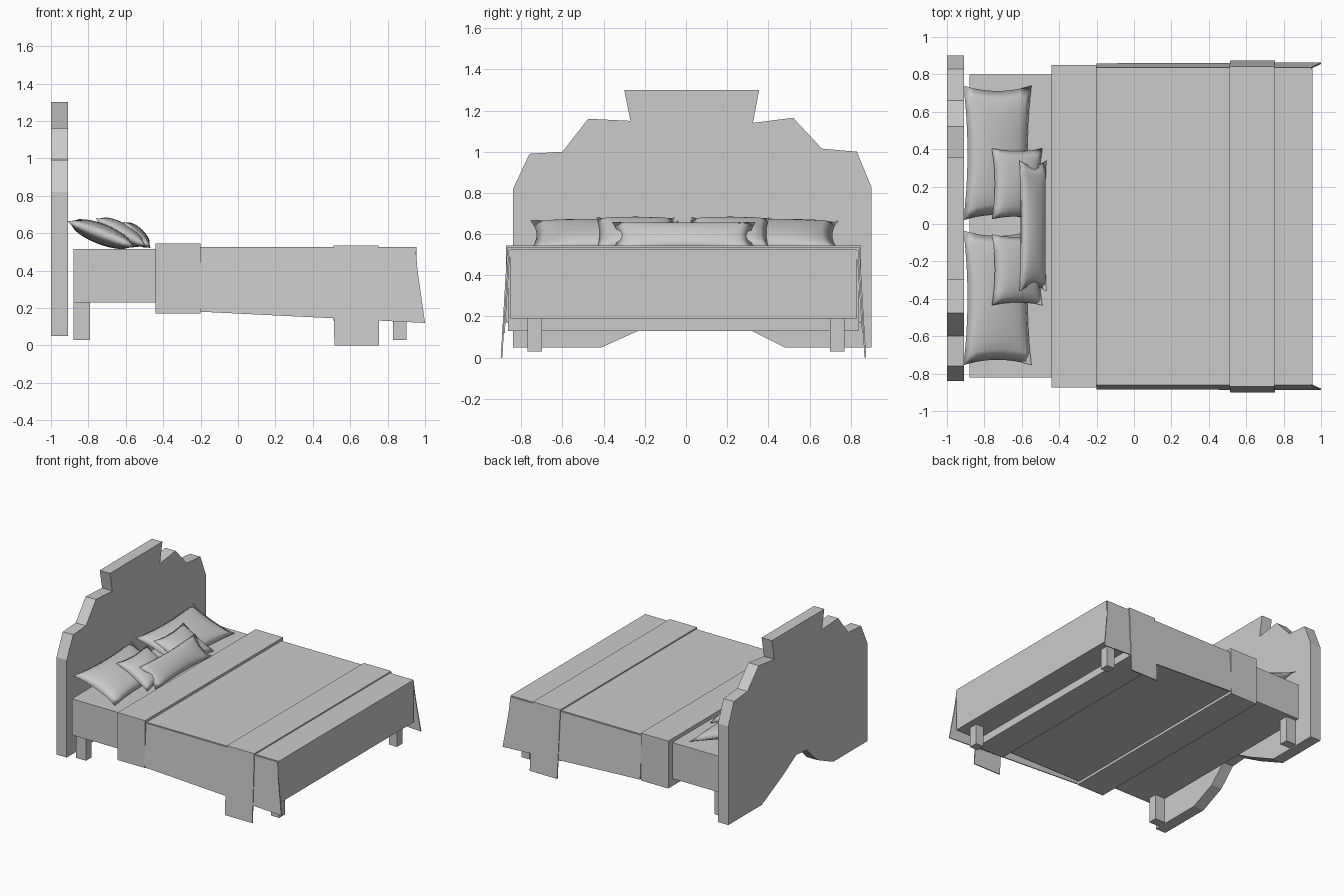
import bpy, bmesh, math
from mathutils import Matrix, Vector

old = bpy.data.objects.get("Cube")
if old:
    bpy.data.objects.remove(old, do_unlink=True)

mat = bpy.data.materials.new("plain grey")
mat.use_nodes = True
grey = (0.6, 0.6, 0.6, 1)
mat.diffuse_color = grey
mat.node_tree.nodes["Principled BSDF"].inputs["Base Color"].default_value = grey


def finish(name, bm):
    bmesh.ops.recalc_face_normals(bm, faces=bm.faces)
    mesh = bpy.data.meshes.new(name)
    bm.to_mesh(mesh)
    bm.free()
    mesh.materials.append(mat)
    obj = bpy.data.objects.new(name, mesh)
    bpy.context.collection.objects.link(obj)
    return obj


def box(name, x0, x1, y0, y1, z0, z1):
    bm = bmesh.new()
    size = Vector((x1 - x0, y1 - y0, z1 - z0))
    mid = Vector((x0 + x1, y0 + y1, z0 + z1)) / 2
    bmesh.ops.create_cube(bm, matrix=Matrix.Translation(mid) @ Matrix.Diagonal(size).to_4x4())
    return finish(name, bm)


def prism(name, points, offset):
    """Extrude a flat 3D outline along an offset."""
    bm = bmesh.new()
    face = bm.faces.new([bm.verts.new(p) for p in points])
    new = bmesh.ops.extrude_face_region(bm, geom=[face], use_keep_orig=True)["geom"]
    bmesh.ops.translate(bm, vec=offset, verts=[v for v in new if isinstance(v, bmesh.types.BMVert)])
    return finish(name, bm)


def flap(name, outline, y_top, y_low):
    """Hanging cloth: an x-z outline whose lower edge leans outwards."""
    top = max(z for x, z in outline)
    low = min(z for x, z in outline)
    pts = [(x, y_top + (y_low - y_top) * (top - z) / (top - low), z) for x, z in outline]
    return prism(name, pts, (0, -math.copysign(0.008, y_top), 0))


def pillow(name, center, half_x, half_y, thick, tilt):
    """Two bulged sheets joined at a rim, with pulled-out corners."""
    bm = bmesh.new()
    for side in (-1, 1):
        verts = bmesh.ops.create_grid(bm, x_segments=12, y_segments=12, size=1)["verts"]
        for v in verts:
            u, w = v.co.x, v.co.y
            bulge = max(0, (1 - u * u) * (1 - w * w)) ** 0.5
            v.co = (half_x * u * (1 - 0.12 * (1 - w * w)),
                    half_y * w * (1 - 0.08 * (1 - u * u)),
                    side * thick * bulge)
    bmesh.ops.remove_doubles(bm, verts=bm.verts, dist=0.0005)
    bm.transform(Matrix.Translation(center) @ Matrix.Rotation(math.radians(tilt), 4, "Y"))
    obj = finish(name, bm)
    for p in obj.data.polygons:
        p.use_smooth = True
    return obj


# Stepped headboard with an arched gap underneath
outline = [(-.84, .05), (-.84, .82), (-.76, .99), (-.60, 1.0), (-.475, 1.16),
           (-.27, 1.15), (-.30, 1.30), (.355, 1.30), (.325, 1.14), (.52, 1.165),
           (.66, 1.015), (.83, 1.0), (.90, .83), (.90, .05), (.48, .05),
           (.22, .18), (.05, .28), (-.08, .27), (-.21, .14), (-.41, .05)]
prism("headboard", [(-1, y, z) for y, z in outline], (.09, 0, 0))

# Mattress base, bedding and the two wrapped runners
box("mattress", -.88, .93, -.82, .80, .23, .515)
box("blanket", -.2, .955, -.855, .83, .19, .525)
box("upper_runner", -.44, -.2, -.875, .85, .17, .545)
box("lower_runner", .51, .75, -.865, .84, .13, .535)

# Hanging cloth on both sides
drape = [(-.2, .52), (.95, .52), (.96, .4), (1, .12), (.51, .145), (-.2, .18)]
tail = [(.51, .535), (.75, .535), (.755, 0), (.515, 0)]
for side, y_top, out in (("right", -.862, -1), ("left", .837, 1)):
    flap("blanket_drape_" + side, drape, y_top, y_top + out * .026)
    flap("runner_tail_" + side, tail, y_top + out * .006, y_top + out * .038)

# Legs
for end, x0, x1 in (("head", -.88, -.79), ("foot", .83, .90)):
    for side, y in (("right", -.77), ("left", .70)):
        box(f"{end}_leg_{side}", x0, x1, y, y + .07, .03, .24)

# Pillows stacked against the headboard
for side, y_big, y_mid in (("right", -.395, -.245), ("left", .38, .215)):
    pillow("large_pillow_" + side, (-.73, y_big, .595), .195, .36, .055, 21)
    pillow("medium_pillow_" + side, (-.625, y_mid, .605), .155, .19, .05, 29)
pillow("small_long_pillow", (-.54, -.01, .59), .1, .35, .04, 44)
